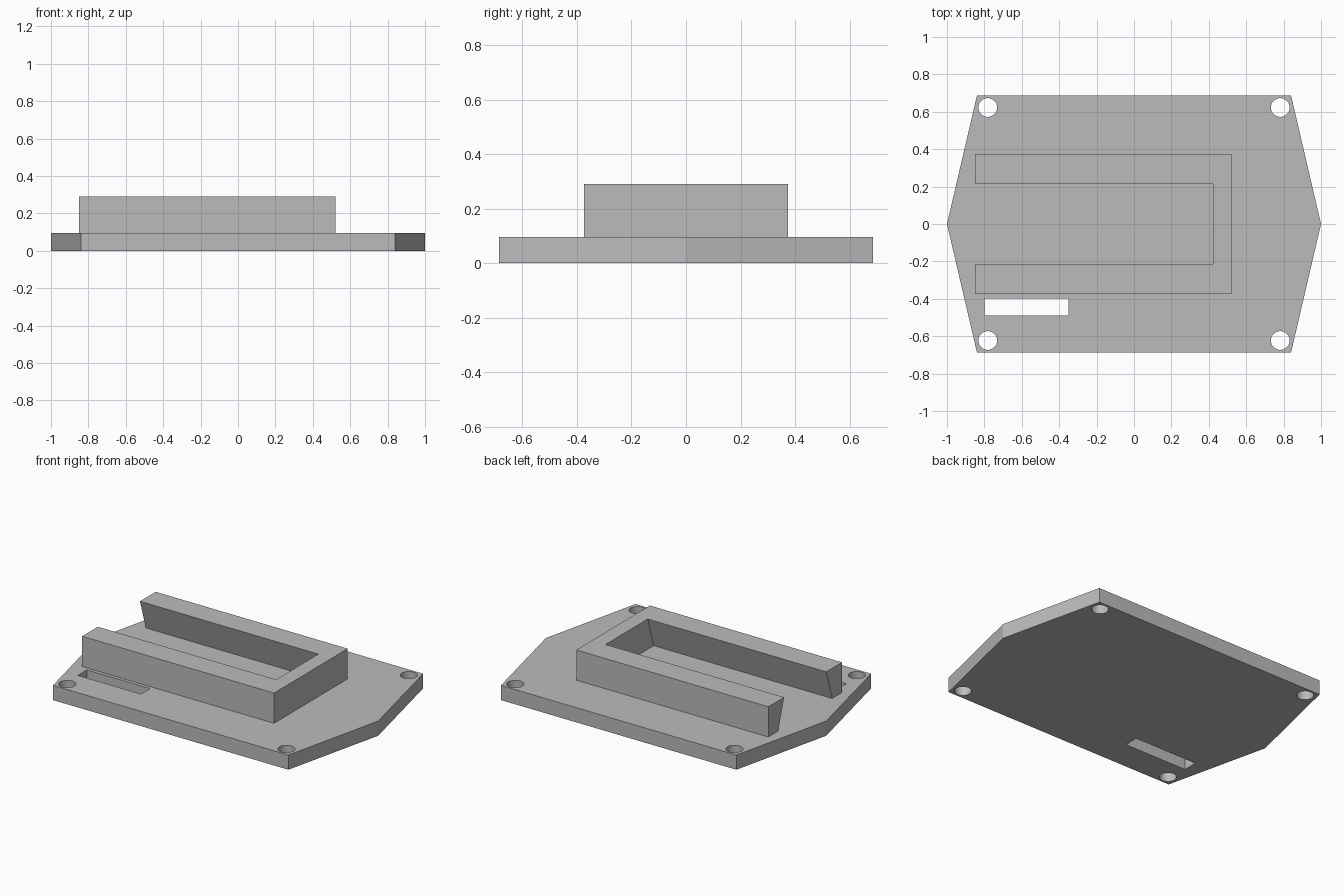
import bpy, bmesh
from mathutils import Matrix

cube = bpy.data.objects.get("Cube")
if cube:
    bpy.data.objects.remove(cube, do_unlink=True)

grey = bpy.data.materials.new("plain grey")
grey.use_nodes = True
grey.diffuse_color = (0.5, 0.5, 0.5, 1)
grey.node_tree.nodes["Principled BSDF"].inputs["Base Color"].default_value = (0.5, 0.5, 0.5, 1)

PLATE_TOP, RAIL_TOP = 0.095, 0.29


def finish(name, bm):
    bmesh.ops.recalc_face_normals(bm, faces=bm.faces)
    mesh = bpy.data.meshes.new(name)
    bm.to_mesh(mesh)
    bm.free()
    mesh.materials.append(grey)
    obj = bpy.data.objects.new(name, mesh)
    bpy.context.collection.objects.link(obj)
    return obj


def prism(name, lower, upper, z0, z1):
    """Solid joining a lower outline to an upper outline."""
    bm = bmesh.new()
    low = [bm.verts.new((x, y, z0)) for x, y in lower]
    top = [bm.verts.new((x, y, z1)) for x, y in upper]
    bm.faces.new(low[::-1])
    bm.faces.new(top)
    for i in range(len(low)):
        j = (i + 1) % len(low)
        bm.faces.new((low[i], low[j], top[j], top[i]))
    return finish(name, bm)


def cut(target, cutter):
    mod = target.modifiers.new(cutter.name, "BOOLEAN")
    mod.operation = "DIFFERENCE"
    mod.solver = "EXACT"
    mod.object = cutter
    bpy.context.view_layer.objects.active = target
    bpy.ops.object.modifier_apply(modifier=mod.name)
    bpy.data.objects.remove(cutter, do_unlink=True)


# Six-sided base plate
outline = [(-1, 0), (-0.84, -0.686), (0.84, -0.686), (1, 0), (0.84, 0.686), (-0.84, 0.686)]
plate = prism("base_plate", outline, outline, 0, PLATE_TOP)

# Corner screw holes
bm = bmesh.new()
for sx in (-1, 1):
    for sy in (-1, 1):
        bmesh.ops.create_cone(bm, cap_ends=True, segments=48, radius1=0.05, radius2=0.05,
                              depth=0.4, matrix=Matrix.Translation((sx * 0.782, sy * 0.623, 0)))
cut(plate, finish("screw_holes", bm))

# Cable slot
slot = [(-0.8, -0.49), (-0.35, -0.49), (-0.35, -0.397), (-0.8, -0.397)]
cut(plate, prism("cable_slot", slot, slot, -0.2, 0.2))


# U-shaped rail, its two arms undercut like a dovetail
def u_outline(inner):
    half = [(0.52, 0.375), (-0.85, 0.375), (-0.85, inner), (0.423, inner)]
    return half + [(x, -y) for x, y in reversed(half)]


prism("dovetail_rail", u_outline(0.275), u_outline(0.215), PLATE_TOP, RAIL_TOP)
